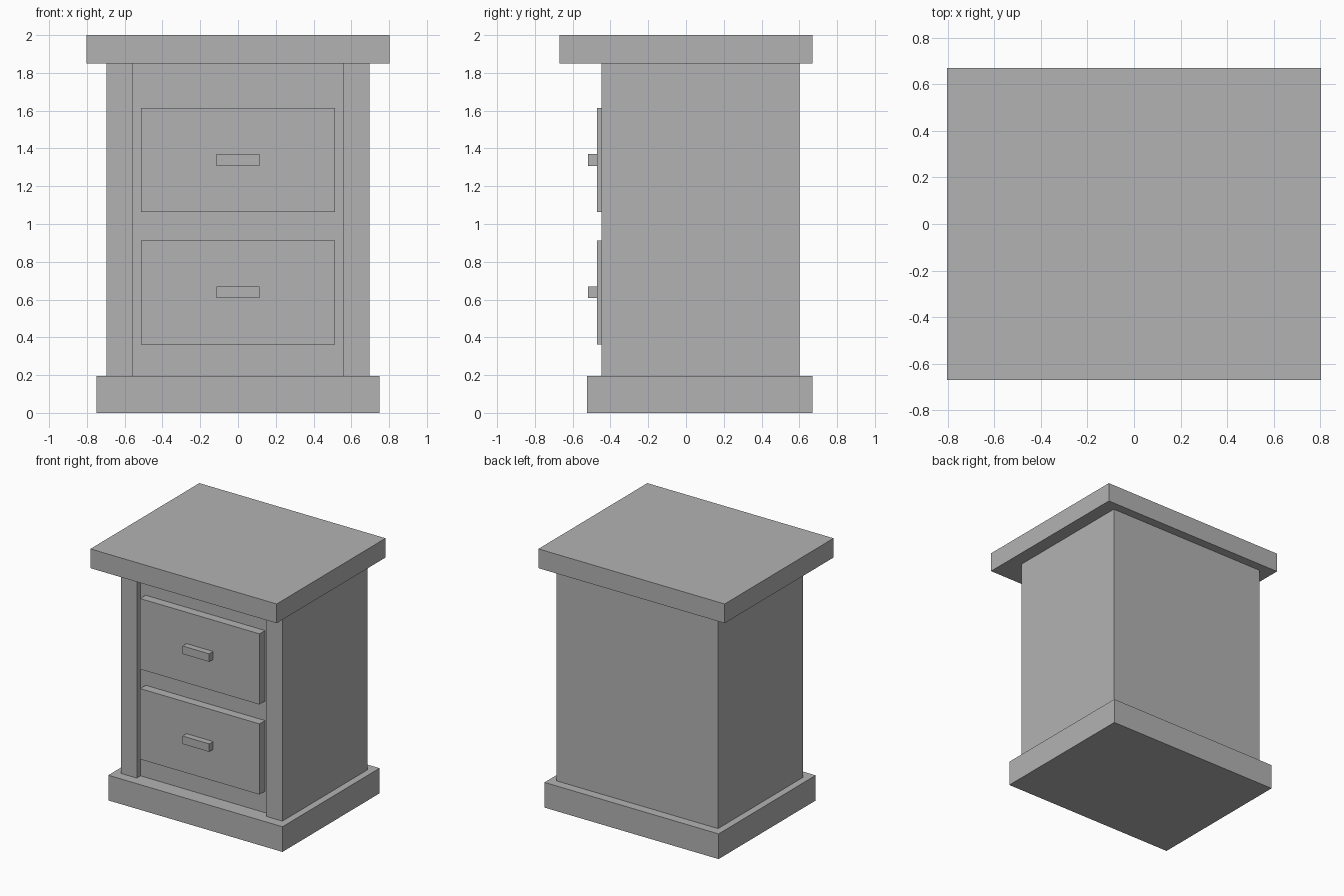
import bpy
import bmesh

# Remove the default cube
default_cube = bpy.data.objects.get("Cube")
if default_cube:
    bpy.data.objects.remove(default_cube, do_unlink=True)

# Single flat grey
grey = bpy.data.materials.new("plain_grey")
grey.use_nodes = True
COLOUR = (0.45, 0.45, 0.45, 1)
grey.diffuse_color = COLOUR
grey.node_tree.nodes["Principled BSDF"].inputs["Base Color"].default_value = COLOUR


def prism(name, outline, bottom, top):
    """Extrude a plan outline (x, y) from bottom to top."""
    bm = bmesh.new()
    face = bm.faces.new([bm.verts.new((x, y, bottom)) for x, y in outline])
    result = bmesh.ops.extrude_face_region(bm, geom=[face])
    raised = [v for v in result["geom"] if isinstance(v, bmesh.types.BMVert)]
    bmesh.ops.translate(bm, verts=raised, vec=(0, 0, top - bottom))
    bmesh.ops.recalc_face_normals(bm, faces=bm.faces)
    mesh = bpy.data.meshes.new(name)
    bm.to_mesh(mesh)
    bm.free()
    mesh.materials.append(grey)
    obj = bpy.data.objects.new(name, mesh)
    bpy.context.collection.objects.link(obj)
    return obj


def box(name, half_width, front, back, bottom, top):
    w = half_width
    return prism(name, [(-w, front), (w, front), (w, back), (-w, back)], bottom, top)


BASE_TOP, BODY_TOP = 0.196, 1.85
BODY_FRONT, RECESS, BODY_BACK = -0.448, -0.402, 0.6
BODY_W, OPENING_W = 0.696, 0.558

# Plinth and table top
box("plinth", 0.75, -0.524, 0.67, 0, BASE_TOP)
box("table_top", 0.802, -0.67, 0.67, BODY_TOP, 2)

# Cabinet body with a recessed front between two stiles
right_half = [(OPENING_W, RECESS), (OPENING_W, BODY_FRONT),
              (BODY_W, BODY_FRONT), (BODY_W, BODY_BACK)]
left_half = [(-x, y) for x, y in reversed(right_half)]
prism("cabinet_body", right_half + left_half, BASE_TOP, BODY_TOP)

# Drawers with bar handles
DRAWER_FRONT = -0.47
for label, centre in (("lower", 0.638), ("upper", 1.339)):
    box(label + "_drawer", 0.514, DRAWER_FRONT, RECESS, centre - 0.275, centre + 0.275)
    box(label + "_handle", 0.115, -0.518, DRAWER_FRONT, centre - 0.031, centre + 0.031)
